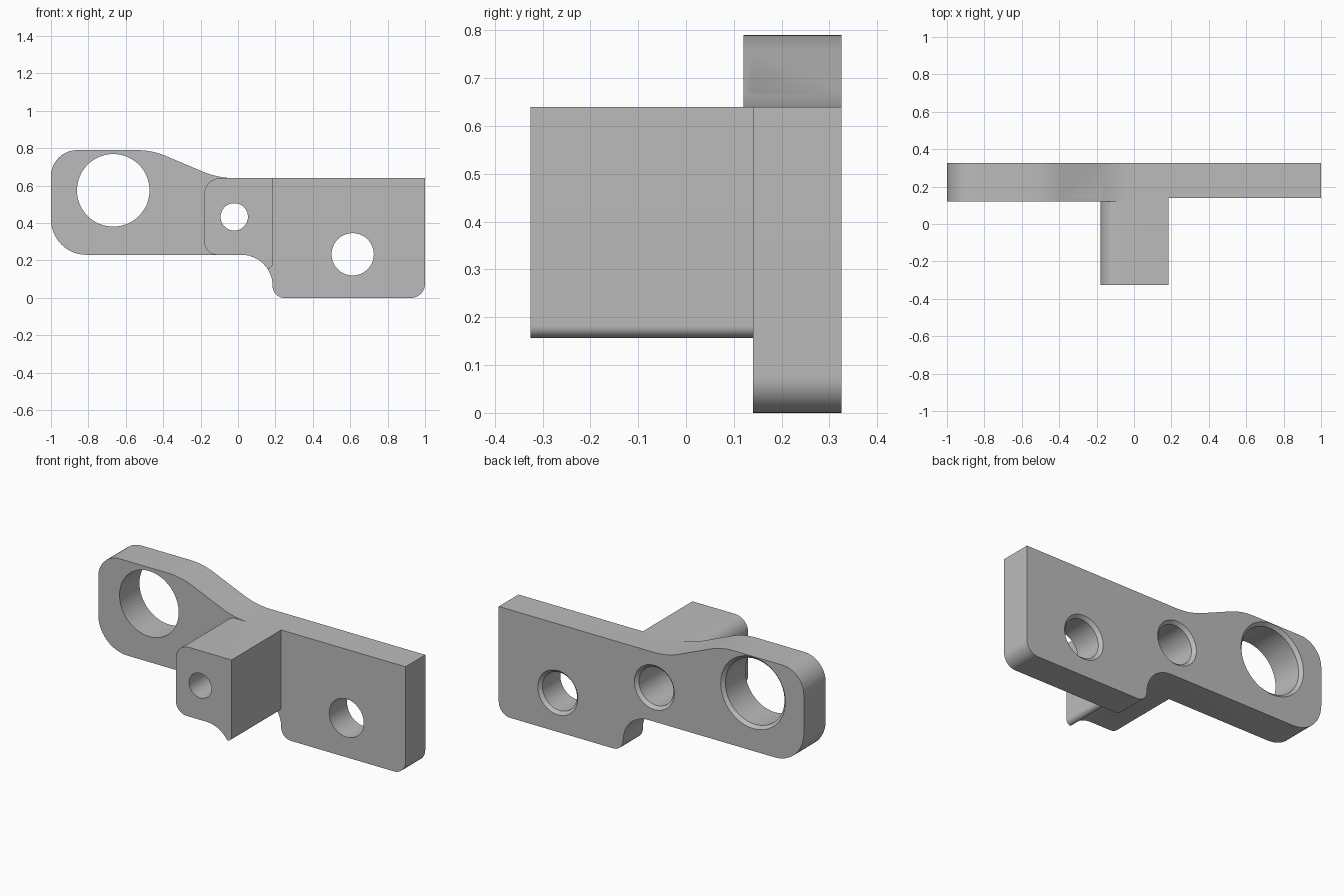
import bpy, bmesh, math
from mathutils import Vector

cube = bpy.data.objects.get("Cube")
if cube:
    bpy.data.objects.remove(cube, do_unlink=True)

metal = bpy.data.materials.new("grey metal")
metal.use_nodes = True
GREY = (0.5, 0.5, 0.5, 1)
metal.diffuse_color = GREY
metal.node_tree.nodes["Principled BSDF"].inputs["Base Color"].default_value = GREY

BACK, FACE, PAD, FRONT = 0.325, 0.14, 0.12, -0.325


def rounded(corners, steps=12):
    """Turn (x, z, radius) corners into a filleted outline."""
    out = []
    for i, (x, z, r) in enumerate(corners):
        p = Vector((x, z))
        if not r:
            out.append(p)
            continue
        a = (Vector(corners[i - 1][:2]) - p).normalized()
        b = (Vector(corners[(i + 1) % len(corners)][:2]) - p).normalized()
        half = a.angle(b) / 2
        centre = p + (a + b).normalized() * (r / math.sin(half))
        start = p + a * (r / math.tan(half)) - centre
        end = p + b * (r / math.tan(half)) - centre
        sweep = start.angle(end)
        for k in range(steps + 1):
            t = k / steps
            out.append(centre + (start * math.sin((1 - t) * sweep)
                                 + end * math.sin(t * sweep)) / math.sin(sweep))
    return out


def finish(bm, name):
    bmesh.ops.recalc_face_normals(bm, faces=bm.faces)
    mesh = bpy.data.meshes.new(name)
    bm.to_mesh(mesh)
    bm.free()
    mesh.materials.append(metal)
    obj = bpy.data.objects.new(name, mesh)
    bpy.context.collection.objects.link(obj)
    return obj


def extrude(name, outline, y0, y1):
    bm = bmesh.new()
    face = bm.faces.new([bm.verts.new((p.x, y0, p.y)) for p in outline])
    new = bmesh.ops.extrude_face_region(bm, geom=[face])["geom"]
    bmesh.ops.translate(bm, vec=(0, y1 - y0, 0),
                        verts=[v for v in new if isinstance(v, bmesh.types.BMVert)])
    return finish(bm, name)


def turned(name, x, z, profile, sides=64):
    """Solid of revolution about y from (y, radius) steps."""
    bm = bmesh.new()
    rings = []
    for y, r in profile:
        angles = [math.tau * i / sides for i in range(sides)]
        rings.append([bm.verts.new((x + r * math.cos(a), y, z + r * math.sin(a)))
                      for a in angles])
    for lo, hi in zip(rings, rings[1:]):
        for i in range(sides):
            j = (i + 1) % sides
            bm.faces.new((lo[i], lo[j], hi[j], hi[i]))
    bm.faces.new(rings[0])
    bm.faces.new(rings[-1])
    return finish(bm, name)


def combine(target, tool, operation):
    mod = target.modifiers.new(operation, "BOOLEAN")
    mod.operation, mod.object, mod.solver = operation, tool, "EXACT"
    bpy.context.view_layer.objects.active = target
    bpy.ops.object.modifier_apply(modifier=mod.name)
    bpy.data.objects.remove(tool, do_unlink=True)


# Plate outline, with the sloped shoulder and the scooped underside
left_end = [(-1, 0.23, 0.19), (-1, 0.79, 0.14), (-0.46, 0.79, 0.4), (-0.105, 0.64, 0.45)]
plate = extrude("bracket_plate", rounded(left_end + [
    (1, 0.64, 0), (1, 0, 0.075), (0.185, 0, 0.063), (0.185, 0.23, 0.165)]), FACE, BACK)

# Slightly thicker left end
pad = extrude("left_pad", rounded(left_end + [(0, 0.64, 0), (0, 0.23, 0)]), PAD, FACE)

# Projecting block, whose underside follows the scoop
scoop = [(0.02 + 0.165 * math.sin(math.radians(a)),
          0.065 + 0.165 * math.cos(math.radians(a)), 0) for a in range(0, 50, 7)]
block = extrude("boss_block", rounded(
    [(-0.18, 0.23, 0.07), (-0.18, 0.64, 0.085), (0.185, 0.64, 0),
     (0.185, 0.157, 0.025), (0.157, 0.157, 0)] + scoop[::-1]), FRONT, FACE)

combine(plate, pad, "UNION")
combine(plate, block, "UNION")

# Holes, each chamfered at the back; the middle one is counterbored
OUT = 0.05
for name, x, z, r, first in (
        ("large_hole", -0.667, 0.575, 0.194, []),
        ("right_hole", 0.613, 0.233, 0.113, []),
        ("middle_hole", -0.02, 0.433, 0.113, [(FRONT - OUT, 0.073), (-0.1, 0.073)])):
    start = first + [(-0.1, r)] if first else [(FACE - OUT, r)]
    steps = start + [(BACK - 0.018, r), (BACK, r + 0.018), (BACK + OUT, r + 0.018)]
    combine(plate, turned(name, x, z, steps), "DIFFERENCE")

bpy.ops.object.select_all(action="DESELECT")
plate.select_set(True)
bpy.context.view_layer.objects.active = plate
bpy.ops.object.shade_smooth_by_angle(angle=math.radians(25))
